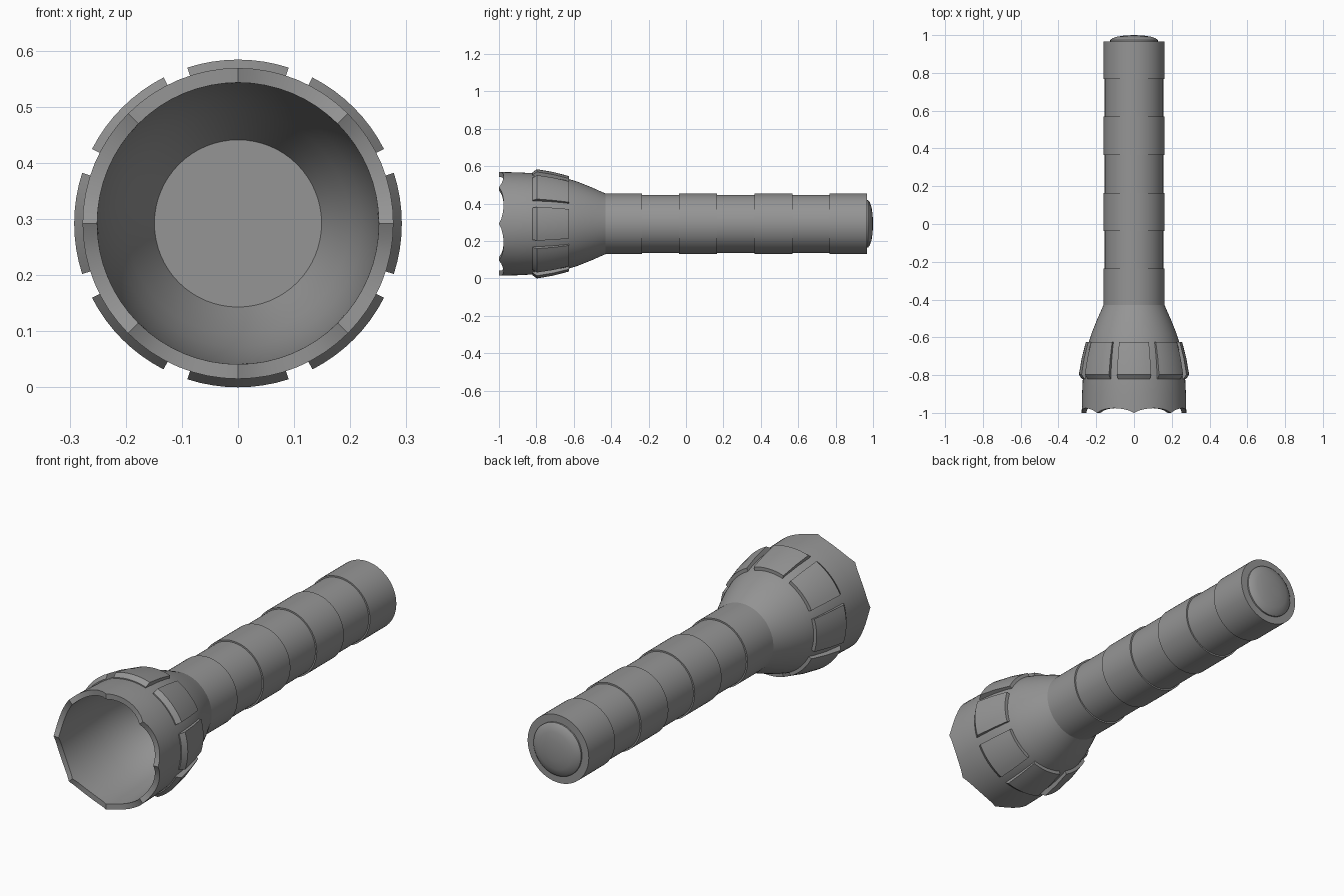
import bpy, bmesh, math

cube = bpy.data.objects.get("Cube")
if cube:
    bpy.data.objects.remove(cube, do_unlink=True)

SEGMENTS = 64
AXIS_Z = 0.292

grey = bpy.data.materials.new("plain_grey")
grey.use_nodes = True
colour = (0.3, 0.3, 0.3, 1)
grey.diffuse_color = colour
grey.node_tree.nodes["Principled BSDF"].inputs["Base Color"].default_value = colour


def point(y, r, angle):
    return (r * math.sin(angle), y, AXIS_Z + r * math.cos(angle))


def finish(name, bm):
    bmesh.ops.remove_doubles(bm, verts=bm.verts, dist=1e-5)
    bmesh.ops.recalc_face_normals(bm, faces=bm.faces)
    mesh = bpy.data.meshes.new(name)
    bm.to_mesh(mesh)
    bm.free()
    mesh.materials.append(grey)
    obj = bpy.data.objects.new(name, mesh)
    bpy.context.collection.objects.link(obj)
    bpy.ops.object.select_all(action='DESELECT')
    obj.select_set(True)
    bpy.context.view_layer.objects.active = obj
    bpy.ops.object.shade_smooth_by_angle(angle=math.radians(30))
    return obj


def lathe(name, profile, shift=None):
    """Revolve (y, radius) points around the long axis; both ends lie on it."""
    bm = bmesh.new()
    rings = []
    for y, r in profile:
        if r == 0:
            rings.append([bm.verts.new(point(y, 0, 0))] * SEGMENTS)
            continue
        ring = []
        for i in range(SEGMENTS):
            a = math.tau * i / SEGMENTS
            ring.append(bm.verts.new(point(y + (shift(y, a) if shift else 0), r, a)))
        rings.append(ring)
    for low, high in zip(rings, rings[1:]):
        for i in range(SEGMENTS):
            j = (i + 1) % SEGMENTS
            corners = dict.fromkeys([low[i], low[j], high[j], high[i]])
            bm.faces.new(list(corners))
    return finish(name, bm)


# Head: bell-shaped shell with a hollow reflector and eight-point scalloped rim
bell = [(-0.46, 0.175), (-0.5, 0.193), (-0.58, 0.225), (-0.65, 0.247),
        (-0.73, 0.262), (-0.82, 0.271), (-0.9, 0.275), (-1, 0.277)]
wall = 0.026
inner = [(y, r - wall) for y, r in bell]
head_profile = [(-0.46, 0)] + inner + bell[::-1] + [(-0.43, 0.162), (-0.43, 0)]


def scallop(y, angle):
    return 0.025 * abs(math.sin(4 * angle)) ** 0.7 if y == -1 else 0


lathe("lamp_head", head_profile, scallop)

# Barrel: alternating raised grip bands
breaks = [-0.43, -0.235, -0.038, 0.165, 0.365, 0.57, 0.768, 0.967]
barrel_profile = [(breaks[0], 0)]
for k, (start, end) in enumerate(zip(breaks, breaks[1:])):
    radius = 0.155 if k % 2 else 0.162
    barrel_profile += [(start, radius), (end, radius)]
barrel_profile.append((breaks[-1], 0))
lathe("barrel", barrel_profile)

# Tail button: low dome
lathe("tail_button", [(0.96, 0), (0.96, 0.126), (0.974, 0.126), (0.983, 0.115),
                      (0.992, 0.088), (0.998, 0.048), (1, 0)])

# Grip pads: eight raised curved plates around the head
PAD_SECTION = [(-0.82, 0.25), (-0.82, 0.276), (-0.797, 0.292), (-0.71, 0.277),
               (-0.625, 0.255), (-0.625, 0.22)]
HALF_ANGLE = math.radians(18)
STEPS = 8
for n in range(8):
    bm = bmesh.new()
    middle = math.tau * n / 8
    rows = []
    for s in range(STEPS + 1):
        a = middle + HALF_ANGLE * (2 * s / STEPS - 1)
        rows.append([bm.verts.new(point(y, r, a)) for y, r in PAD_SECTION])
    count = len(PAD_SECTION)
    for one, two in zip(rows, rows[1:]):
        for i in range(count):
            j = (i + 1) % count
            bm.faces.new([one[i], one[j], two[j], two[i]])
    bm.faces.new(rows[0])
    bm.faces.new(rows[-1])
    finish(f"grip_pad_{n + 1}", bm)
